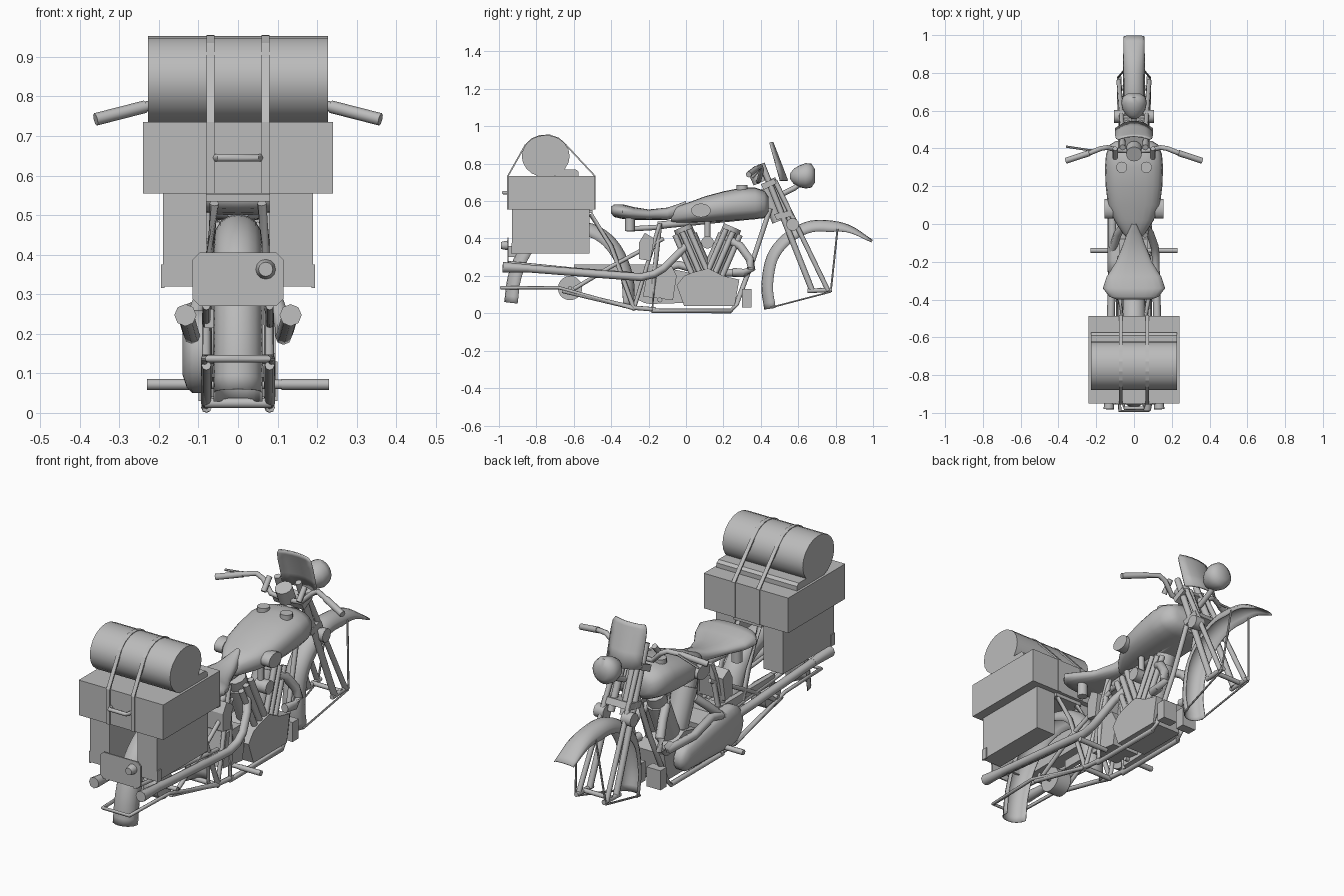
import bpy, bmesh, math
from mathutils import Vector

if "Cube" in bpy.data.objects:
    bpy.data.objects.remove(bpy.data.objects["Cube"])

GREY = bpy.data.materials.new("plain_grey")
GREY.use_nodes = True
GREY.diffuse_color = (0.5, 0.5, 0.5, 1)
GREY.node_tree.nodes["Principled BSDF"].inputs["Base Color"].default_value = (0.5, 0.5, 0.5, 1)


def finish(name, bm, smooth=None):
    bmesh.ops.recalc_face_normals(bm, faces=bm.faces)
    me = bpy.data.meshes.new(name)
    bm.to_mesh(me)
    bm.free()
    me.materials.append(GREY)
    ob = bpy.data.objects.new(name, me)
    bpy.context.collection.objects.link(ob)
    if smooth:
        bpy.ops.object.select_all(action='DESELECT')
        ob.select_set(True)
        bpy.context.view_layer.objects.active = ob
        bpy.ops.object.shade_smooth_by_angle(angle=math.radians(smooth))
    return ob


def loft(name, rings, caps=True, closed=True, smooth=50):
    bm = bmesh.new()
    vs = [[bm.verts.new(p) for p in r] for r in rings]
    n = len(rings[0])
    for a, b in zip(vs, vs[1:]):
        for i in range(n if closed else n - 1):
            j = (i + 1) % n
            bm.faces.new((a[i], a[j], b[j], b[i]))
    if caps:
        bm.faces.new(vs[0])
        bm.faces.new(vs[-1])
    return finish(name, bm, smooth)


def tube(name, pts, r, sides=8, r_end=None):
    """Round bar through a list of points."""
    pts = [Vector(p) for p in pts]
    rings = []
    for i, p in enumerate(pts):
        d = (pts[min(i + 1, len(pts) - 1)] - pts[max(i - 1, 0)]).normalized()
        side = d.cross(Vector((0, 0, 1)) if abs(d.z) < 0.9 else Vector((1, 0, 0))).normalized()
        up = side.cross(d)
        rad = r if r_end is None else r + (r_end - r) * i / (len(pts) - 1)
        rings.append([p + rad * (math.cos(t) * side + math.sin(t) * up)
                      for t in (2 * math.pi * k / sides for k in range(sides))])
    return loft(name, rings)


def box(name, x, y, z):
    return prism(name, [(y[0], z[0]), (y[1], z[0]), (y[1], z[1]), (y[0], z[1])], *x)


def prism(name, outline, x0, x1, smooth=None):
    """Side outline in (y, z) extruded across x."""
    return loft(name, [[(x, y, z) for y, z in outline] for x in (x0, x1)], smooth=smooth)


def disc(y, z, ry, rz=None, n=20):
    rz = rz or ry
    return [(y + ry * math.cos(2 * math.pi * k / n), z + rz * math.sin(2 * math.pi * k / n)) for k in range(n)]


def both(func, name, pts, *args):
    """Make a part on each side of the centre plane."""
    for side, label in ((1, "left_"), (-1, "right_")):
        func(label + name, [(side * p[0], p[1], p[2]) for p in pts], *args)


def spline(pts, steps=4):
    """Smooth path through side-view points."""
    p = [Vector(q) for q in pts]
    p = [2 * p[0] - p[1]] + p + [2 * p[-1] - p[-2]]
    out = []
    for i in range(1, len(p) - 2):
        for k in range(steps):
            t = k / steps
            out.append(0.5 * (2 * p[i] + (p[i + 1] - p[i - 1]) * t
                              + (2 * p[i - 1] - 5 * p[i] + 4 * p[i + 1] - p[i + 2]) * t * t
                              + (3 * p[i] - p[i - 1] - 3 * p[i + 1] + p[i + 2]) * t ** 3))
    return out + [p[-2]]


def fender(name, path, half, depth, tip):
    """Open arched shell swept along a side-view path, shallower at its tip."""
    path = spline(path)
    rings = []
    for i, p in enumerate(path):
        d = (path[min(i + 1, len(path) - 1)] - path[max(i - 1, 0)]).normalized()
        inward = Vector((d.y, -d.x))
        deep = depth + (tip - depth) * max(0, 4 * i / (len(path) - 1) - 3)
        ring = []
        for k in range(9):
            t = math.pi * k / 8
            q = p + inward * deep * (1 - math.sin(t) ** 0.8)
            ring.append((half * math.cos(t), q.x, q.y))
        rings.append(ring)
    ob = loft(name, rings, caps=False, closed=False, smooth=60)
    mod = ob.modifiers.new("sheet", 'SOLIDIFY')
    mod.thickness = 0.004
    mod.offset = 0


def body(name, stations, power=0.75, n=20):
    """Rounded lump along y from (y, half width, bottom, top) stations."""
    rings = []
    for y, w, lo, hi in stations:
        ring = []
        for k in range(n):
            c, s = math.cos(2 * math.pi * k / n), math.sin(2 * math.pi * k / n)
            ring.append((w * math.copysign(abs(c) ** power, c), y,
                         (lo + hi) / 2 + (hi - lo) / 2 * math.copysign(abs(s) ** power, s)))
        rings.append(ring)
    return loft(name, rings)


# Luggage
box("top_case", (-.24, .24), (-.95, -.487), (.555, .735))
for s, label in ((1, "left"), (-1, "right")):
    box(label + "_pannier", (s * .08, s * .19), (-.93, -.515), (.32, .555))
    box(label + "_pannier_latch", (s * .186, s * .195), (-.932, -.90), (.316, .375))
box("case_rack", (-.08, .08), (-.9, -.5), (.535, .553))
tube("case_handle", [(-.055, -.95, .645), (-.05, -.975, .645), (.05, -.975, .645), (.055, -.95, .645)], .01)
prism("bed_roll", disc(-.75, .84, .128, .113), -.228, .228, 30)
prism("folded_blanket", [(-.7, .735), (-.575, .735), (-.575, .758), (-.59, .77), (-.7, .77)], -.228, .228)
strap = [(-.956, .555), (-.956, .735)]
strap += [(-.75 + .132 * math.cos(a), .84 + .117 * math.sin(a)) for a in (2.6, 2.2, 1.8, 1.4, 1.0, .55)]
strap += [(-.483, .735), (-.483, .555)]
for s, label in ((1, "left"), (-1, "right")):
    ob = loft(label + "_strap", [[(s * .07 - .01, *p) for p in strap], [(s * .07 + .01, *p) for p in strap]],
              caps=False, closed=False, smooth=None)
    ob.modifiers.new("strap_thickness", 'SOLIDIFY').thickness = .008

# Tank with caps and side badges
body("fuel_tank", [(-.08, .03, .49, .54), (-.05, .06, .485, .57), (.02, .105, .485, .595), (.1, .138, .487, .625),
                   (.2, .15, .492, .652), (.3, .154, .497, .672), (.37, .148, .503, .672),
                   (.42, .128, .512, .655), (.44, .095, .54, .625)])
both(tube, "filler_cap", [(.065, .3, .64), (.065, .3, .685)], .03, 14)
for s in (1, -1):
    prism("tank_badge", disc(.08, .55, .052, .037), s * .11, s * .157, 30)

# Seat
body("seat", [(-.4, .09, .535, .57), (-.385, .13, .515, .583), (-.34, .165, .505, .583), (-.28, .145, .5, .568),
              (-.2, .095, .5, .555), (-.1, .055, .5, .565), (-.04, .035, .515, .585), (.0, .012, .56, .6)], .8)
both(tube, "seat_spring", [(.08, -.3, .44), (.08, -.3, .52)], .026, 10)
tube("seat_rail", [(0, -.32, .45), (0, -.15, .46), (0, .0, .49)], .014)

# Fenders
fender("front_fender", [(.42, .02), (.405, .15), (.435, .31), (.52, .42), (.635, .485), (.745, .497),
                        (.875, .47), (.998, .39)], .055, .06, .012)
fender("rear_fender", [(-.275, .03), (-.285, .2), (-.35, .36), (-.46, .46), (-.62, .5), (-.78, .46),
                       (-.89, .35), (-.95, .2), (-.97, .06)][::-1], .06, .07, .06)

# Number plate and tail lamp
w, c = .115, .018
outline = [(-w, .27 + c), (-w + c, .27), (w - c, .27), (w, .27 + c), (w, .405 - c), (w - c, .405), (-w + c, .405),
           (-w, .405 - c)]
loft("number_plate", [[(x, y, z) for x, z in outline] for y in (-.955, -.948)], smooth=None)
tube("tail_lamp", [(.07, -.95, .363), (.07, -.975, .363), (.07, -.99, .363)], .026, 12, .018)
box("plate_bracket", (-.02, .02), (-.95, -.9), (.3, .36))

# Front fork, steering head and stays
both(tube, "rear_fork_leg", [(.06, .405, .80), (.075, .675, .12)], .016)
both(tube, "front_fork_leg", [(.06, .475, .71), (.08, .76, .12)], .013)
both(tube, "fork_spring", [(.03, .46, .72), (.035, .56, .48)], .018)
both(tube, "fork_rocker", [(.078, .65, .12), (.078, .78, .125)], .012)
both(tube, "fork_pivot", [(.05, .57, .475), (.105, .57, .475)], .034, 14)
both(tube, "front_fender_stay", [(.055, .81, .45), (.085, .775, .125)], .005, 6)
both(tube, "lower_fender_stay", [(.055, .45, .03), (.085, .775, .115)], .005, 6)
tube("front_axle", [(-.085, .72, .125), (.085, .72, .125)], .012)
tube("steering_head", [(0, .42, .67), (0, .49, .49)], .03, 12)
prism("upper_yoke", [(.40, .69), (.47, .72), (.485, .695), (.415, .66)], -.085, .085)
prism("lower_yoke", [(.47, .53), (.56, .55), (.575, .52), (.485, .5)], -.08, .08)

# Handlebar, lever, instruments
both(tube, "handlebar", [(.36, .335, .742), (.23, .378, .775), (.175, .4, .785), (.14, .405, .765),
                         (.085, .39, .71), (0, .385, .705)], .013)
both(tube, "grip", [(.36, .335, .742), (.235, .376, .774)], .016)
tube("hand_lever", [(-.36, .41, .75), (-.23, .39, .775), (-.2, .39, .78)], .006, 6)
tube("speedometer", [(0, .4, .7), (0, .37, .77)], .042, 14)
both(tube, "mirror_clamp", [(.1, .35, .73), (.1, .4, .79)], .014)

# Windscreen and headlamp
rings = []
for t in (0, .35, .7, .9, 1):
    half = .1 * (1 if t < .9 else .97 if t < 1 else .85)
    rings.append([(half * u, .548 - .08 * t - .04 * u * u * (1 - .6 * t), .71 + .205 * t)
                  for u in (-1, -.6, -.2, .2, .6, 1)])
screen = loft("windscreen", rings, caps=False, closed=False)
screen.modifiers.new("screen_thickness", 'SOLIDIFY').thickness = .008
body("headlamp", [(.555, .012, .72, .745), (.575, .04, .693, .772), (.605, .06, .675, .79), (.64, .068, .667, .803),
                  (.67, .062, .672, .8), (.69, .035, .7, .77)], 1)
tube("headlamp_bracket", [(0, .5, .63), (0, .58, .67), (0, .62, .7)], .014)

# Frame rails
both(tube, "cradle_tube", [(.03, .45, .56), (.05, .36, .29), (.075, .27, .05), (.08, .24, .013), (.08, -.18, .013),
                           (.075, -.17, .2), (.04, -.14, .48)], .013)
both(tube, "seat_stay", [(.06, -.51, .53), (.075, -.4, .36), (.08, -.28, .03)], .012)
both(tube, "rear_stay", [(.08, -.6, .13), (.08, -.4, .25), (.05, -.12, .4)], .011)
both(tube, "chain_stay", [(.08, -.66, .12), (.08, -.28, .03), (.08, -.16, .02)], .012)
both(tube, "mid_strut", [(.05, -.14, .48), (.08, -.28, .02)], .011)
both(tube, "pannier_strut", [(.08, -.95, .27), (.08, -.6, .235), (.08, -.28, .21)], .01)
tube("stand", [(.085, -.28, .025), (.085, -.68, .137), (.075, -.99, .137), (-.075, -.99, .137),
               (-.085, -.68, .137), (-.085, -.28, .025)], .009)
tube("frame_cross_tube", [(-.085, -.28, .025), (.085, -.28, .025)], .013)
tube("top_tube", [(0, -.15, .47), (0, .43, .53)], .02)

# Engine: two leaning cylinders on one case
prism("crankcase", [(-.05, .15), (-.01, .04), (.26, .04), (.285, .18), (.2, .2), (.12, .24), (.04, .22), (-.01, .2)],
      -.075, .095)
for s, label in ((1, "front"), (-1, "rear")):
    def along(t, x=0, off=0):
        """Point along the leaning cylinder axis."""
        return (x, .115 + s * (.02 + .4 * t + off), .2 + .92 * t - off * .4)
    tube(label + "_cylinder", [along(0), along(.23)], .058, 12)
    tube(label + "_cylinder_head", [along(.22), along(.285)], .05, 10)
    for off in (-.025, .012, .05):
        tube(label + "_pushrod_tube", [along(0, .075, off), along(.26, .06, off)], .015)
tube("carburettor", [(.03, .115, .38), (.1, .115, .38)], .034, 12)
tube("intake_stack", [(.05, .115, .38), (.05, .115, .49)], .016)
prism("gearbox", [(-.23, .09), (-.07, .07), (-.05, .2), (-.08, .26), (-.2, .26)], -.08, .075)
prism("oil_tank", [(-.25, .29), (-.19, .28), (-.17, .4), (-.22, .43), (-.25, .38)], -.09, .09)
box("front_block", (.02, .1), (.3, .35), (.03, .13))
box("right_front_block", (-.1, -.02), (.3, .35), (.03, .13))

# Primary cover: two round ends joined in one domed outline
cover = []
for x, inset in ((-.08, 0), (-.115, 0), (-.13, .015), (-.14, .045)):
    ring = [(x, -.19 + (.105 - inset) * math.cos(a), .155 + (.105 - inset) * math.sin(a))
            for a in (math.pi * (.5 + k / 10) for k in range(11))]
    ring += [(x, .15 + (.065 - inset) * math.cos(a), .125 + (.065 - inset) * math.sin(a))
             for a in (math.pi * (k / 8 - .5) for k in range(9))]
    cover.append(ring)
loft("primary_cover", cover)
box("chain_guard", (-.085, -.06), (-.6, -.17), (.215, .262))
prism("rear_hub", disc(-.62, .135, .065), -.06, .02, 30)
tube("rear_axle", [(-.09, -.62, .135), (.09, -.62, .135)], .012)
both(tube, "foot_peg", [(.06, -.14, .072), (.1, -.14, .072), (.23, -.14, .072)], .012)
both(tube, "peg_rubber", [(.11, -.14, .072), (.23, -.14, .072)], .014)

# Exhausts with flared tails
both(tube, "rear_exhaust", [(.05, .0, .36), (.085, -.05, .31), (.11, -.12, .24), (.115, -.17, .21), (.115, -.24, .193),
                            (.12, -.4, .205), (.13, -.85, .24)], .021)
both(tube, "exhaust_tail", [(.13, -.84, .24), (.133, -.98, .247)], .021, 8, .028)
both(tube, "front_exhaust", [(.04, .22, .4), (.07, .29, .36), (.09, .34, .29), (.1, .35, .24), (.1, .31, .215),
                             (.09, .25, .22)], .023)
tube("right_link_exhaust", [(-.1, .31, .215), (-.115, .1, .22), (-.115, -.04, .26), (-.115, -.12, .24)], .021)
